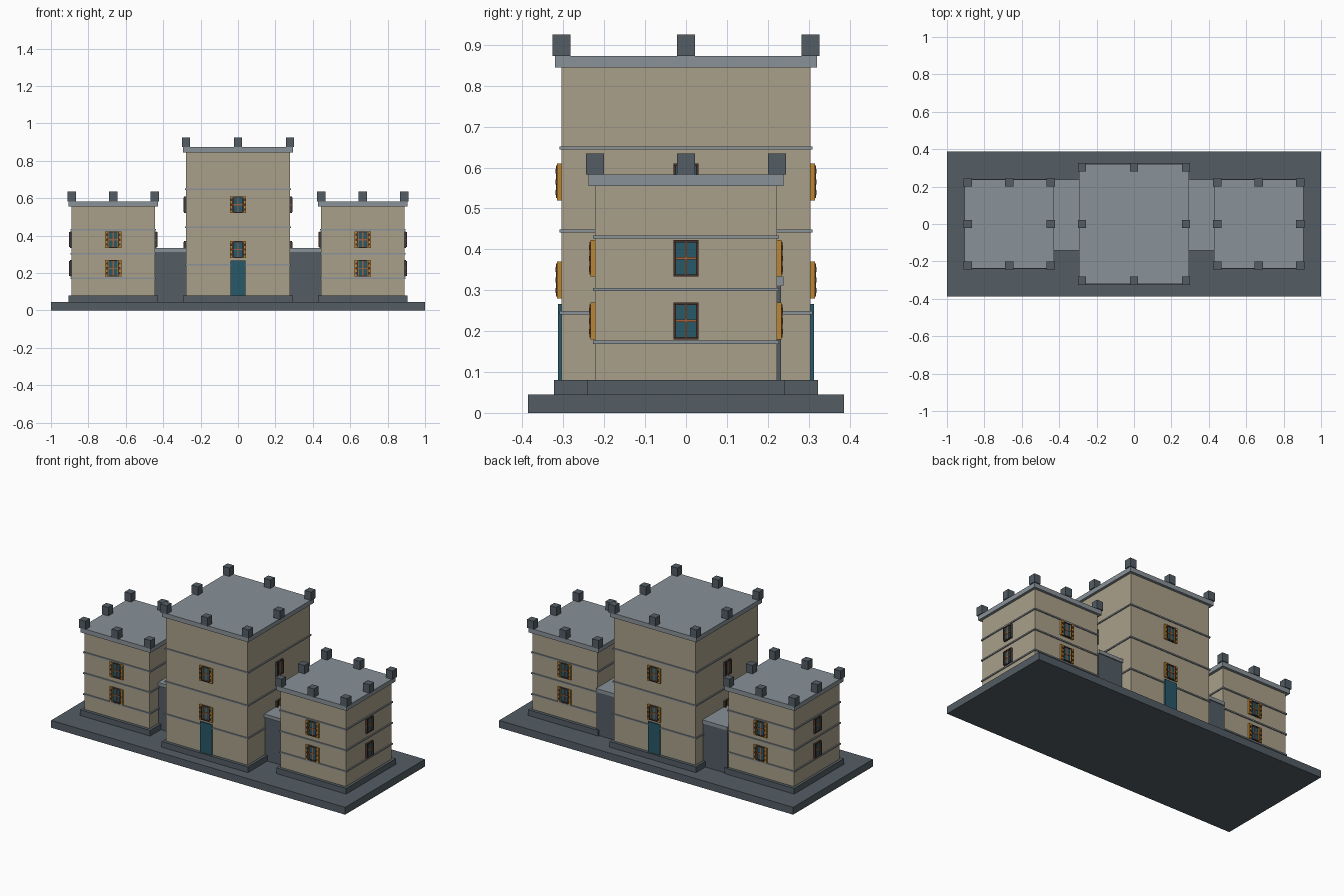
import bpy, bmesh
from math import pi
from mathutils import Matrix, Vector

old = bpy.data.objects.get("Cube")
if old:
    bpy.data.objects.remove(old, do_unlink=True)


def material(name, r, g, b):
    # colour given as sRGB bytes, stored linear
    col = [((c / 255 + 0.055) / 1.055) ** 2.4 for c in (r, g, b)] + [1]
    m = bpy.data.materials.new(name)
    m.use_nodes = True
    m.diffuse_color = col
    m.node_tree.nodes["Principled BSDF"].inputs["Base Color"].default_value = col
    return m


WALL = material("sandstone", 170, 160, 138)
TRIM = material("light_slate", 137, 146, 152)
SLATE = material("dark_slate", 83, 93, 100)
GLASS = material("teal", 40, 88, 104)
SHUTTER = material("ochre", 190, 134, 48)
FRAME = material("dark_brown", 74, 50, 44)
BAR = material("copper_brown", 160, 98, 60)


def build(name, boxes, matrix=Matrix()):
    """One object from boxes given as (low corner, high corner, material)."""
    bm = bmesh.new()
    mats = []
    for low, high, mat in boxes:
        if mat not in mats:
            mats.append(mat)
        low, high = Vector(low), Vector(high)
        place = Matrix.Translation((low + high) / 2) @ Matrix.Diagonal((*(high - low), 1))
        verts = bmesh.ops.create_cube(bm, size=1, matrix=place)["verts"]
        for face in {f for v in verts for f in v.link_faces}:
            face.material_index = mats.index(mat)
    mesh = bpy.data.meshes.new(name)
    bm.to_mesh(mesh)
    bm.free()
    for mat in mats:
        mesh.materials.append(mat)
    obj = bpy.data.objects.new(name, mesh)
    obj.matrix_world = matrix
    bpy.context.collection.objects.link(obj)


def slab(cx, hx, hy, z0, z1, mat):
    return (cx - hx, -hy, z0), (cx + hx, hy, z1), mat


def window(name, x, y, z, angle, shutters):
    """Local x runs along the wall, local -y points outwards."""
    w, h = 0.031, 0.045
    boxes = [((-w, -0.004, -h), (w, 0, h), GLASS)]
    # frame and glazing bars
    for s in (-1, 1):
        a, b = sorted((s * w, s * (w - 0.006)))
        boxes.append(((a, -0.014, 0.005 - h), (b, 0, h - 0.005), FRAME))
        a, b = sorted((s * h, s * (h - 0.006)))
        boxes.append(((-w, -0.01, a), (w, 0, b), FRAME))
    boxes.append(((-0.003, -0.008, -h), (0.003, 0, h), BAR))
    boxes.append(((-w, -0.008, -0.003), (w, 0, 0.003), BAR))
    # louvred shutters
    if shutters:
        for s in (-1, 1):
            a, b = sorted((s * 0.024, s * 0.044))
            boxes.append(((a, -0.012, -h), (b, 0, h), SHUTTER))
            for k in (-1, 0, 1):
                c = k * 0.026
                boxes.append(((a + 0.005, -0.015, c - 0.006), (b - 0.005, -0.011, c + 0.006), FRAME))
    build(name, boxes, Matrix.Translation((x, y, z)) @ Matrix.Rotation(angle, 4, "Z"))


def tower(name, cx, hx, hy, top, bands, windows, hidden_side=0):
    """Plinth, walls, string courses, cornice, battlements and windows."""
    build(name + "_plinth", [slab(cx, hx + 0.016, hy + 0.019, 0.045, 0.08, SLATE)])
    build(name + "_walls", [slab(cx, hx, hy, 0.08, top, WALL)])
    build(name + "_string_courses",
          [slab(cx, hx + 0.006, hy + 0.006, z - 0.004, z + 0.004, TRIM) for z in bands])
    build(name + "_cornice", [slab(cx, hx + 0.016, hy + 0.016, top, top + 0.028, TRIM)])
    r = 0.022
    build(name + "_battlements",
          [((cx + i * hx - r, j * hy - r, top + 0.028), (cx + i * hx + r, j * hy + r, top + 0.08), SLATE)
           for i in (-1, 0, 1) for j in (-1, 0, 1) if i or j])
    for n, z in enumerate(windows):
        window(f"{name}_front_window_{n}", cx, -hy, z, 0, True)
        window(f"{name}_back_window_{n}", cx, hy, z, pi, True)
        for s, side in ((1, "left"), (-1, "right")):
            if n or s != hidden_side:
                window(f"{name}_{side}_window_{n}", cx + s * hx, 0, z, s * pi / 2, False)


# ground platform and central block
build("platform", [slab(0, 1, 0.387, 0, 0.045, SLATE)])
tower("central_block", 0, 0.278, 0.304, 0.845, (0.245, 0.445, 0.648), (0.325, 0.565))

# doors at front and back
for s, name in ((-1, "front_door"), (1, "back_door")):
    y0, y1 = sorted((s * 0.303, s * 0.313))
    build(name, [((-0.041, y0, 0.08), (0.041, y1, 0.266), GLASS)])

# wings and the passages joining them to the central block
for s, side in ((1, "left"), (-1, "right")):
    tower(side + "_wing", s * 0.667, 0.222, 0.222, 0.555, (0.173, 0.302, 0.43), (0.225, 0.378), -s)
    x0, x1 = sorted((s * 0.277, s * 0.446))
    build(side + "_passage", [((x0, -0.135, 0.045), (x1, 0.232, 0.312), SLATE),
                              ((x0, -0.142, 0.312), (x1, 0.238, 0.333), TRIM)])
